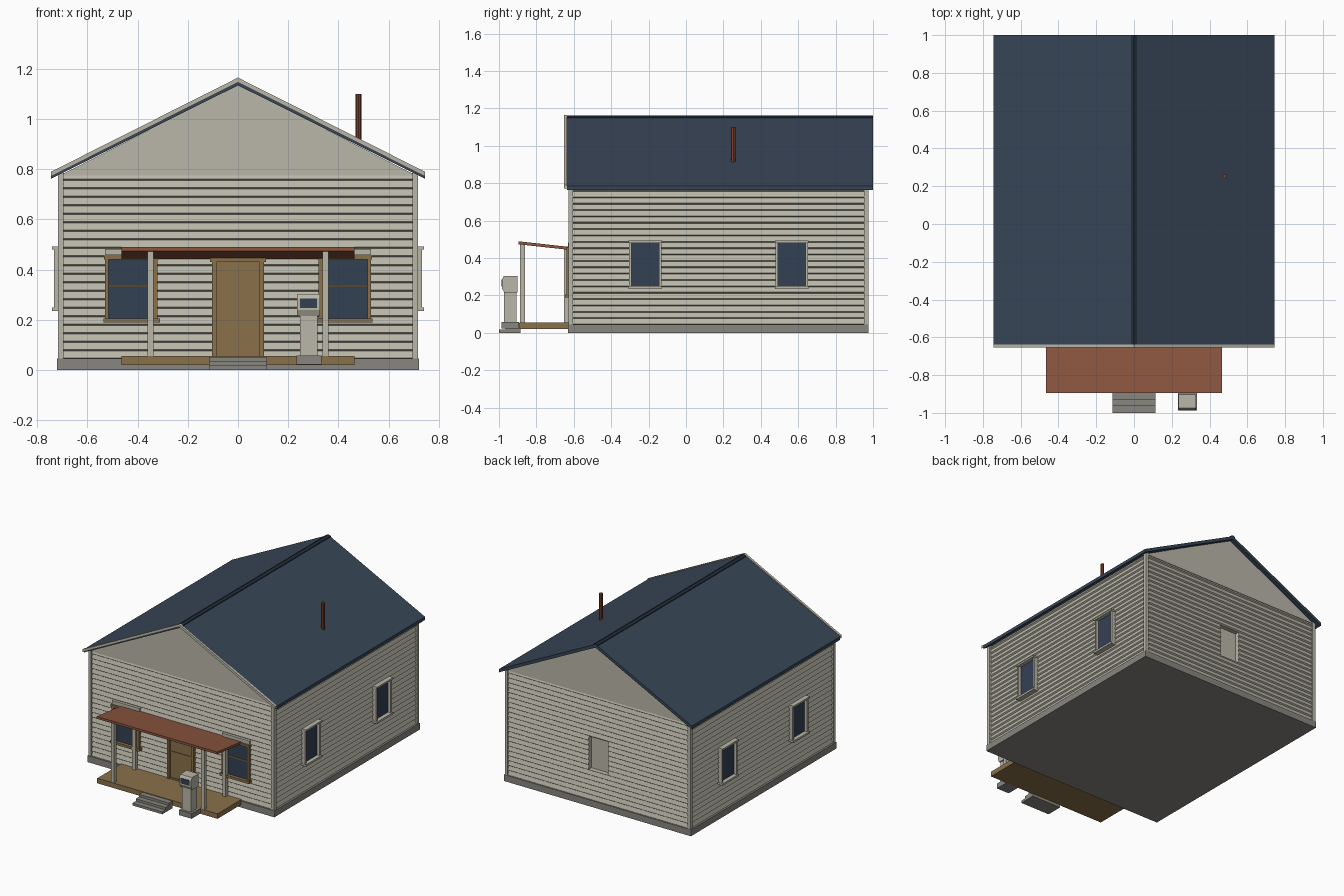
import bpy, bmesh
from mathutils import Vector

cube = bpy.data.objects.get("Cube")
if cube:
    bpy.data.objects.remove(cube)


def material(name, r, g, b):
    lin = [((c / 255 + 0.055) / 1.055) ** 2.4 for c in (r, g, b)] + [1]
    m = bpy.data.materials.new(name)
    m.use_nodes = True
    m.diffuse_color = lin
    m.node_tree.nodes["Principled BSDF"].inputs["Base Color"].default_value = lin
    return m


CREAM = material("cream paint", 186, 183, 169)
STONE = material("grey concrete", 136, 134, 127)
SLATE = material("blue slate", 56, 70, 87)
RIDGE = material("dark ridge", 34, 46, 56)
RUST = material("rusty red", 140, 86, 63)
WOOD = material("brown wood", 138, 113, 75)
GLASS = material("window blue", 52, 65, 84)
PIPE = material("flue brown", 122, 65, 42)


def finish(name, bm, mat):
    bmesh.ops.recalc_face_normals(bm, faces=bm.faces)
    mesh = bpy.data.meshes.new(name)
    bm.to_mesh(mesh)
    bm.free()
    mesh.materials.append(mat)
    ob = bpy.data.objects.new(name, mesh)
    bpy.context.collection.objects.link(ob)
    return ob


def loft(name, rings, mat):
    """Skin closed rings of equal length and cap both ends."""
    bm = bmesh.new()
    loops = [[bm.verts.new(p) for p in ring] for ring in rings]
    n = len(loops[0])
    for a, b in zip(loops, loops[1:]):
        for i in range(n):
            j = (i + 1) % n
            bm.faces.new((a[i], a[j], b[j], b[i]))
    bm.faces.new(loops[0])
    bm.faces.new(loops[-1])
    return finish(name, bm, mat)


def rect(x0, x1, y0, y1, z):
    return [(x0, y0, z), (x1, y0, z), (x1, y1, z), (x0, y1, z)]


def box(name, x, y, z, mat):
    x, y = sorted(x), sorted(y)
    return loft(name, [rect(*x, *y, h) for h in z], mat)


def prism_y(name, outline, y, mat):
    return loft(name, [[(px, d, pz) for px, pz in outline] for d in y], mat)


def prism_x(name, outline, x, mat):
    return loft(name, [[(d, py, pz) for py, pz in outline] for d in x], mat)


# Foundation
box("foundation", (-0.722, 0.722), (-0.63, 0.977), (0, 0.045), STONE)

# Lapped siding: each board flares out toward its lower edge
rings = []
for k in range(22):
    z = 0.041 + 0.034 * k
    for out, dz in ((0, 0), (0.009, 0.006)):
        rings.append(rect(-0.702 - out, 0.702 + out, -0.612 - out, 0.962 + out, z + dz))
rings.append(rect(-0.702, 0.702, -0.612, 0.962, 0.785))
siding = loft("siding_walls", rings, CREAM)

# Blank window recess in the back wall
cutter = box("recess_cutter", (-0.075, 0.075), (0.935, 1.1), (0.25, 0.48), CREAM)
cutter.hide_render = True
mod = siding.modifiers.new("recess", "BOOLEAN")
mod.operation = "DIFFERENCE"
mod.object = cutter
bpy.context.view_layer.objects.active = siding
bpy.ops.object.modifier_apply(modifier="recess")
bpy.data.objects.remove(cutter)

# Gable body and roof
prism_y("gable_body", [(-0.71, 0.775), (0.71, 0.775), (0, 1.138)], (-0.62, 0.97), CREAM)


def chevron(half, eave, peak, thick):
    return [(-half, eave), (0, peak), (half, eave),
            (half, eave - thick), (0, peak - thick), (-half, eave - thick)]


prism_y("roof", chevron(0.745, 0.785, 1.157, 0.023), (-0.637, 1.0), SLATE)
prism_y("front_bargeboard", chevron(0.745, 0.79, 1.165, 0.019), (-0.653, -0.637), CREAM)
prism_y("ridge_cap", chevron(0.017, 1.154, 1.162, 0.012), (-0.637, 1.0), RIDGE)

# Flue pipe
bm = bmesh.new()
bmesh.ops.create_cone(bm, cap_ends=True, segments=8, radius1=0.012, radius2=0.012, depth=0.2)
bmesh.ops.translate(bm, verts=bm.verts, vec=Vector((0.48, 0.253, 1.0)))
finish("flue_pipe", bm, PIPE)

for s, side in ((1, "left"), (-1, "right")):
    # Corner boards
    for end, y in (("front", (-0.627, -0.603)), ("back", (0.951, 0.975))):
        box(f"{side}_{end}_corner_board", (s * 0.696, s * 0.718), y, (0.045, 0.785), CREAM)

    # Side windows
    for end, c in (("front", -0.218), ("back", 0.565)):
        n = f"{side}_{end}_window"
        box(n + "_glass", (s * 0.70, s * 0.714), (c - 0.08, c + 0.08), (0.245, 0.482), GLASS)
        for e in (-1, 1):
            box(n + "_jamb", (s * 0.70, s * 0.733), (c + e * 0.073, c + e * 0.087), (0.245, 0.482), CREAM)
        box(n + "_head", (s * 0.70, s * 0.742), (c - 0.09, c + 0.09), (0.48, 0.492), CREAM)
        box(n + "_sill", (s * 0.70, s * 0.742), (c - 0.09, c + 0.09), (0.235, 0.249), CREAM)

    # Front windows
    n = f"{side}_front_wall_window"
    box(n + "_glass", (s * 0.335, s * 0.522), (-0.61, -0.624), (0.2, 0.442), GLASS)
    for a, b in ((0.32, 0.34), (0.517, 0.53)):
        box(n + "_jamb", (s * a, s * b), (-0.61, -0.638), (0.2, 0.445), WOOD)
    box(n + "_rail", (s * 0.335, s * 0.52), (-0.61, -0.63), (0.331, 0.338), WOOD)
    box(n + "_head", (s * 0.315, s * 0.535), (-0.61, -0.642), (0.44, 0.455), WOOD)
    box(n + "_sill", (s * 0.31, s * 0.537), (-0.61, -0.646), (0.188, 0.205), WOOD)
    box(n + "_cap_board", (s * 0.32, s * 0.53), (-0.61, -0.632), (0.457, 0.482), CREAM)

    # Porch posts
    box(f"{side}_front_post", (s * 0.337, s * 0.361), (-0.888, -0.862), (0.055, 0.472), CREAM)
    box(f"{side}_wall_post", (s * 0.337, s * 0.361), (-0.652, -0.628), (0.055, 0.447), CREAM)

# Porch deck, awning and steps
box("porch_deck", (-0.465, 0.465), (-0.89, -0.625), (0.02, 0.055), WOOD)
prism_x("porch_awning", [(-0.896, 0.473), (-0.896, 0.489), (-0.615, 0.458), (-0.615, 0.442)],
        (-0.465, 0.465), RUST)
for i in range(3):
    box(f"step_{i + 1}", (-0.115, 0.115), (-1 + 0.036 * i, -0.885), (0.017 * i, 0.017 * (i + 1)), STONE)

# Front door
box("door_panel", (-0.085, 0.085), (-0.61, -0.626), (0.055, 0.432), WOOD)
for s in (-1, 1):
    box("door_jamb", (s * 0.085, s * 0.103), (-0.61, -0.638), (0.055, 0.435), WOOD)
box("door_head", (-0.112, 0.112), (-0.61, -0.643), (0.43, 0.446), WOOD)
for z in (0.055, 0.24, 0.42):
    box("door_rail", (-0.086, 0.086), (-0.61, -0.631), (z, z + 0.01), WOOD)

# Fuel pump with tapered cabinet head
box("pump_base", (0.234, 0.333), (-0.987, -0.892), (0.022, 0.058), STONE)
box("pump_body", (0.247, 0.317), (-0.972, -0.905), (0.058, 0.225), CREAM)
prism_x("pump_head", [(-0.972, 0.215), (-0.984, 0.238), (-0.984, 0.284), (-0.974, 0.303),
                      (-0.902, 0.303), (-0.902, 0.215)], (0.235, 0.327), CREAM)
box("pump_display", (0.248, 0.315), (-0.987, -0.983), (0.247, 0.284), GLASS)
